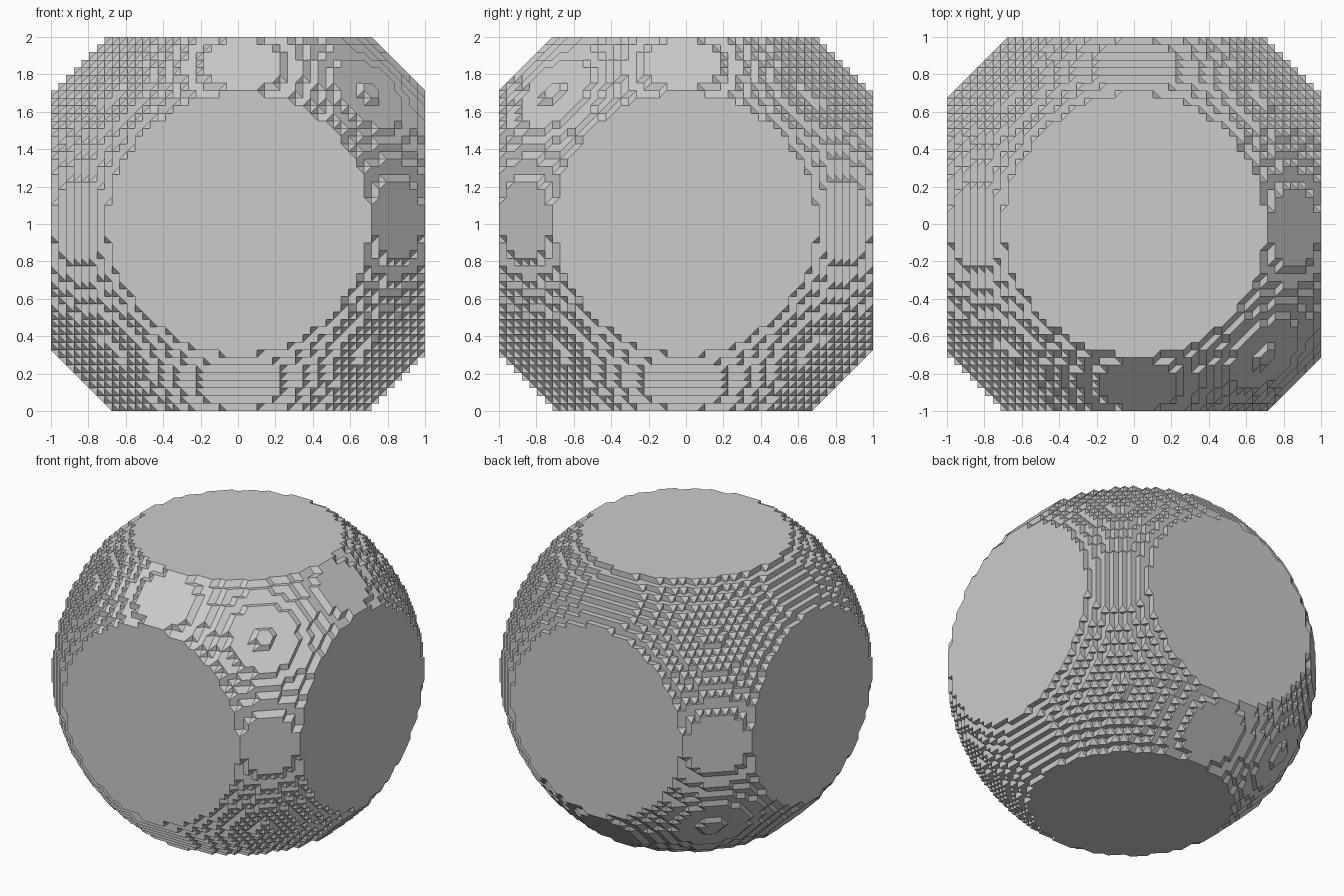
import bpy
import bmesh
from itertools import product

CELLS = 49            # cells along one side of the block
HALF = CELLS / 2
CENTRE = 25           # middle sample of the padded lattice
RADIUS = 29.5         # ball radius in cells, larger than the block's half side

old = bpy.data.objects.get("Cube")
if old:
    bpy.data.objects.remove(old, do_unlink=True)


def solid(p):
    """Lattice point lies in the ball and in the block that trims it."""
    return (all(1 <= c <= CELLS for c in p)
            and sum((c - CENTRE) ** 2 for c in p) <= RADIUS ** 2)


# Corners of the six sides of a unit cell, counter-clockwise from outside
SIDES = []
for axis, side in product(range(3), (0, 1)):
    ring = []
    for u, v in ((0, 0), (1, 0), (1, 1), (0, 1)):
        corner = [0, 0, 0]
        corner[axis] = side
        corner[(axis + 1) % 3] = u
        corner[(axis + 2) % 3] = v
        ring.append(tuple(corner))
    SIDES.append(ring if side else ring[::-1])

OFFSETS = list(product((0, 1), repeat=3))


def cell_loops(inside):
    """Trace the closed outlines that part solid from empty corners."""
    link = {}
    for ring in SIDES:
        crossings = []
        for i, a in enumerate(ring):
            b = ring[(i + 1) % 4]
            if inside[a] != inside[b]:
                crossings.append((inside[b], (min(a, b), max(a, b))))
        if crossings and not crossings[0][0]:
            crossings = crossings[1:] + crossings[:1]
        for entry, leave in zip(crossings[::2], crossings[1::2]):
            link[entry[1]] = leave[1]
    while link:
        start = min(link)
        loop, edge = [], start
        while edge in link:
            loop.append(edge)
            edge = link.pop(edge)
        yield loop


# Stepped ball surface, every outline point snapped to its cell corner
bm = bmesh.new()
points = {}


def vertex(p):
    if p not in points:
        x, up, front = p
        points[p] = bm.verts.new(((x - HALF) / HALF, (HALF - front) / HALF, up / HALF))
    return points[p]


lattice = {p: solid(p) for p in product(range(CELLS + 2), repeat=3)}
for base in product(range(CELLS + 1), repeat=3):
    x, y, z = base
    inside = {o: lattice[x + o[0], y + o[1], z + o[2]] for o in OFFSETS}
    if len(set(inside.values())) == 1:
        continue
    for loop in cell_loops(inside):
        path = [(x + e[0][0], y + e[0][1], z + e[0][2]) for e in loop]
        for i in range(1, len(path) - 1):
            tri = (path[0], path[i], path[i + 1])
            if len(set(tri)) < 3:
                continue
            corners = [vertex(p) for p in tri]
            if not bm.faces.get(corners):
                bm.faces.new(corners)

mesh = bpy.data.meshes.new("stepped_ball")
bm.to_mesh(mesh)
bm.free()

# Single plain grey
grey = bpy.data.materials.new("plain_grey")
grey.use_nodes = True
colour = (0.6, 0.6, 0.6, 1)
grey.diffuse_color = colour
grey.node_tree.nodes["Principled BSDF"].inputs["Base Color"].default_value = colour
mesh.materials.append(grey)

ball = bpy.data.objects.new("stepped_ball", mesh)
bpy.context.collection.objects.link(ball)
